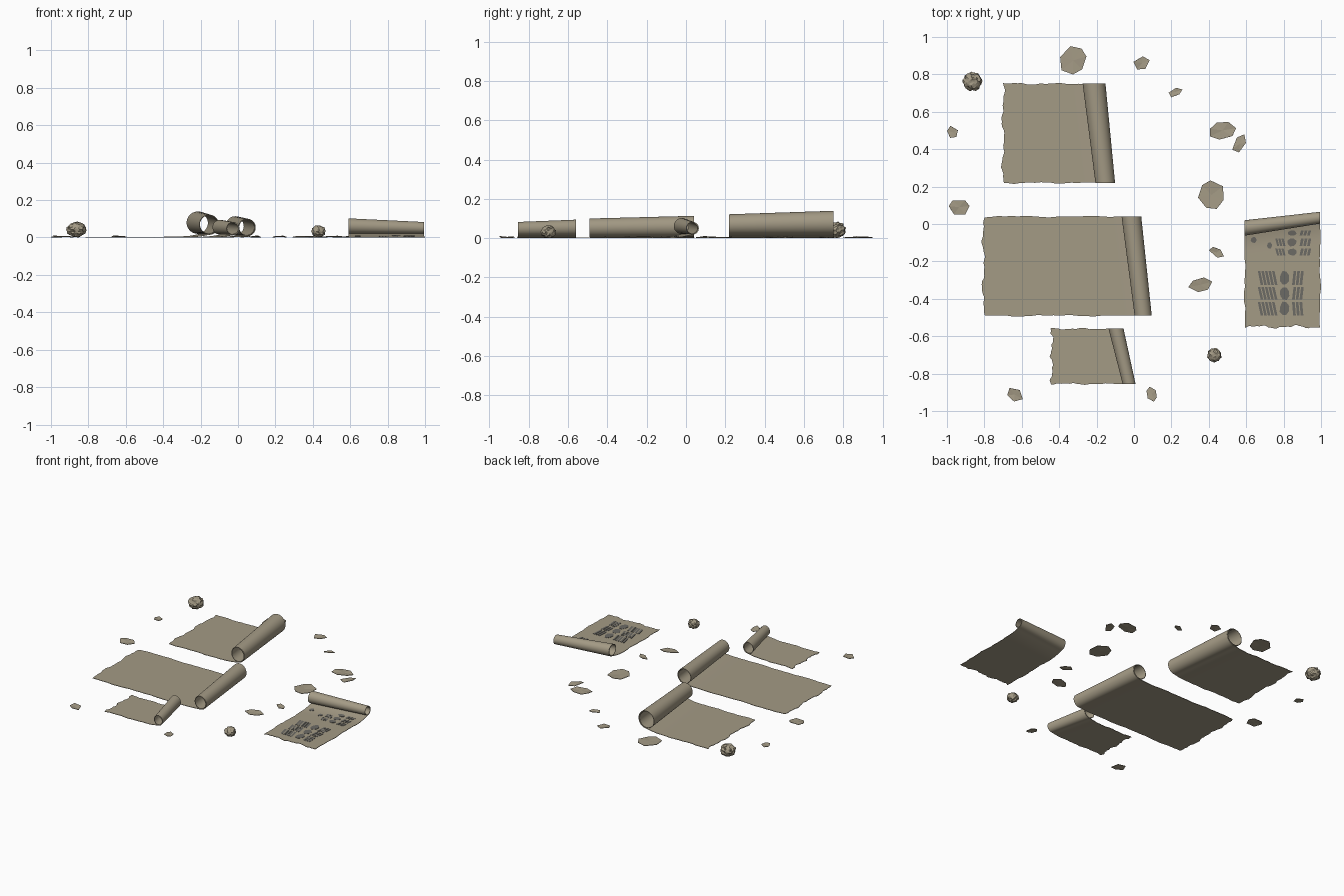
import bpy, bmesh, math, random

if "Cube" in bpy.data.objects:
    bpy.data.objects.remove(bpy.data.objects["Cube"])

random.seed(7)
T = 0.003  # paper thickness


def material(name, rgb):
    m = bpy.data.materials.new(name)
    m.diffuse_color = (*rgb, 1)
    m.use_nodes = True
    m.node_tree.nodes["Principled BSDF"].inputs["Base Color"].default_value = m.diffuse_color
    return m


PAPER = material("old_paper", (0.37, 0.325, 0.235))
INK = material("faded_ink", (0.15, 0.145, 0.13))


def finish(name, bm, mat, smooth=False):
    bmesh.ops.recalc_face_normals(bm, faces=bm.faces)
    me = bpy.data.meshes.new(name)
    bm.to_mesh(me)
    bm.free()
    me.materials.append(mat)
    ob = bpy.data.objects.new(name, me)
    bpy.context.collection.objects.link(ob)
    if smooth:
        bpy.ops.object.select_all(action='DESELECT')
        ob.select_set(True)
        bpy.context.view_layer.objects.active = ob
        bpy.ops.object.shade_smooth_by_angle(angle=math.radians(35))
    return ob


def to_ground(bm):
    low = min(v.co.z for v in bm.verts)
    for v in bm.verts:
        v.co.z -= low


def lerp(a, b, t):
    return a + (b - a) * t


def ramp(u, axis, lift):
    # the flat sheet rises gently towards its roll
    return lift * max(0, 1 - (axis - u) / 0.12) ** 2


def wobble(t, seed, amp):
    return amp * (math.sin(13 * t + seed) + 0.6 * math.sin(29 * t + 2.3 * seed)
                  + 0.4 * math.sin(61 * t + 3.1 * seed)) / 2


# Partly unrolled sheet: u runs along the sheet, v across it.
# axis and radius are pairs, for the v0 and v1 ends of the tapered roll.
def scroll(name, u0, v0, v1, axis, radius, lift, seed, swap=False):
    bm = bmesh.new()
    nv, nflat, nroll, turns = 32, 30, 72, 1.45
    rows = []
    for j in range(nv + 1):
        t = j / nv
        ax, r = lerp(*axis, t), lerp(*radius, t)
        start = u0 + wobble(t, seed, 0.012)
        row = []
        for i in range(nflat + nroll + 1):
            edge = 0.0
            if i <= nflat:
                s = i / nflat
                u = lerp(start, ax, s)
                z = ramp(u, ax, lift)
                edge = wobble(s, seed + (4 if t > .5 else 1), 0.006) * (1 - s ** 4)
            else:
                k = (i - nflat) / nroll
                a = k * turns * 2 * math.pi
                q = r * (1 - 0.13 * k)
                u, z = ax + q * math.sin(a), lift + r - q * math.cos(a)
            v = lerp(v0, v1, t) + edge * abs(2 * t - 1) ** 5
            row.append(bm.verts.new((v, u, z) if swap else (u, v, z)))
        rows.append(row)
    for a, b in zip(rows, rows[1:]):
        for i in range(len(a) - 1):
            bm.faces.new((a[i], a[i + 1], b[i + 1], b[i]))
    bmesh.ops.recalc_face_normals(bm, faces=bm.faces)
    bmesh.ops.solidify(bm, geom=bm.faces[:], thickness=T)
    to_ground(bm)
    finish(name, bm, PAPER, True)


scroll("large_scroll", -0.805, -0.49, 0.04, (0.048, -0.015), (0.048, 0.055), 0.006, 1)
scroll("back_scroll", -0.70, 0.22, 0.75, (-0.155, -0.215), (0.055, 0.064), 0.014, 2.5)
scroll("small_scroll", -0.44, -0.855, -0.56, (-0.027, -0.097), (0.036, 0.042), 0.012, 4)
D_AXIS, D_LIFT = (-0.022, 0.033), 0.018
scroll("written_scroll", -0.55, 0.592, 0.995, D_AXIS, (0.043, 0.033), D_LIFT, 5.5, True)

# Abstract ink marks, thin plates on the written sheet
ink = bmesh.new()


def mark(points):
    verts = []
    for x, y in points:
        ax = lerp(*D_AXIS, (x - 0.59) / 0.41)
        verts.append(ink.verts.new((x, y, T + 0.001 + ramp(y, ax, D_LIFT))))
    f = ink.faces.new(verts)
    up = bmesh.ops.extrude_face_region(ink, geom=[f])["geom"]
    bmesh.ops.translate(ink, vec=(0, 0, 0.0015),
                        verts=[g for g in up if isinstance(g, bmesh.types.BMVert)])


def blob(x0, x1, y0, y1):
    cx, cy = (x0 + x1) / 2, (y0 + y1) / 2
    pts = []
    for i in range(8):
        a = math.tau * (i + .5) / 8
        k = random.uniform(.9, 1.1)
        pts.append((cx + (x1 - x0) / 1.85 * k * math.cos(a),
                    cy + (y1 - y0) / 1.85 * k * math.sin(a)))
    mark(pts)


def strokes(x0, x1, y0, y1, n, lean):
    w = (x1 - x0) / n
    for i in range(n):
        a = x0 + i * w
        d = w * lean
        mark([(a + max(d, 0), y0), (a + max(d, 0) + w * .72, y0),
              (a + max(-d, 0) + w * .72, y1), (a + max(-d, 0), y1)])


for y0, y1 in ((-0.325, -0.252), (-0.403, -0.338), (-0.488, -0.418)):
    strokes(0.662, 0.757, y0, y1, 5, 0.8)
    blob(0.780, 0.830, y0, y1)
    strokes(0.845, 0.905, y0, y1, 3, random.choice((-.4, .3)))
for y0, y1 in ((-0.168, -0.132), (-0.118, -0.078), (-0.062, -0.035)):
    if y0 < -0.07:
        strokes(0.755, 0.805, y0, y1, 3, 0.6)
    blob(0.822, 0.868, y0, y1)
    strokes(0.885, 0.945, y0, y1, 3, -0.4)
blob(0.625, 0.655, -0.10, -0.07)
blob(0.712, 0.738, -0.13, -0.10)
finish("ink_marks", ink, INK)

# Torn scraps: centre, half length, half width, direction in degrees, sides
SCRAPS = [
    (-0.325, 0.875, .080, .070, 60, 7), (0.042, 0.86, .047, .037, 20, 5),
    (0.220, 0.705, .040, .022, 25, 5), (-0.970, 0.49, .036, .030, 100, 5),
    (-0.935, 0.09, .056, .046, 0, 6), (0.473, 0.50, .074, .048, 8, 7),
    (0.565, 0.43, .058, .030, 60, 5), (0.413, 0.155, .080, .072, 90, 7),
    (0.442, -0.152, .047, .024, -30, 5), (0.355, -0.325, .062, .040, 15, 6),
    (-0.638, -0.912, .048, .034, -30, 5), (0.095, -0.91, .040, .028, 105, 6)]
for n, (cx, cy, a, b, deg, sides) in enumerate(SCRAPS):
    bm = bmesh.new()
    d = math.radians(deg)
    mid = bm.verts.new((cx, cy, 0.004))
    rim = []
    for i in range(sides):
        t = math.tau * (i + random.uniform(-.15, .15)) / sides
        k = random.uniform(.93, 1.06)
        x, y = a * k * math.cos(t), b * k * math.sin(t)
        rim.append(bm.verts.new((cx + x * math.cos(d) - y * math.sin(d),
                                 cy + x * math.sin(d) + y * math.cos(d),
                                 random.uniform(0, 0.009))))
    for i in range(sides):
        bm.faces.new((mid, rim[i], rim[(i + 1) % sides]))
    bmesh.ops.recalc_face_normals(bm, faces=bm.faces)
    bmesh.ops.solidify(bm, geom=bm.faces[:], thickness=T)
    to_ground(bm)
    finish(f"paper_scrap_{n + 1}", bm, PAPER)

# Crumpled paper balls
for n, (x, y, r, h) in enumerate(((-0.863, 0.762, .053, .084), (0.43, -0.70, .040, .066))):
    bm = bmesh.new()
    bmesh.ops.create_icosphere(bm, subdivisions=3, radius=1)
    for v in bm.verts:
        p = v.co.copy()
        crease = abs(math.sin(5 * p.x + 3 * p.y + n)) * abs(math.sin(5 * p.z - 4 * p.y + 1))
        k = 0.82 + 0.16 * crease + random.uniform(-.05, .05)
        v.co = (x + p.x * k * r * 1.05, y + p.y * k * r * 1.05, p.z * k * h / 1.85)
    to_ground(bm)
    finish(f"crumpled_ball_{n + 1}", bm, PAPER)
